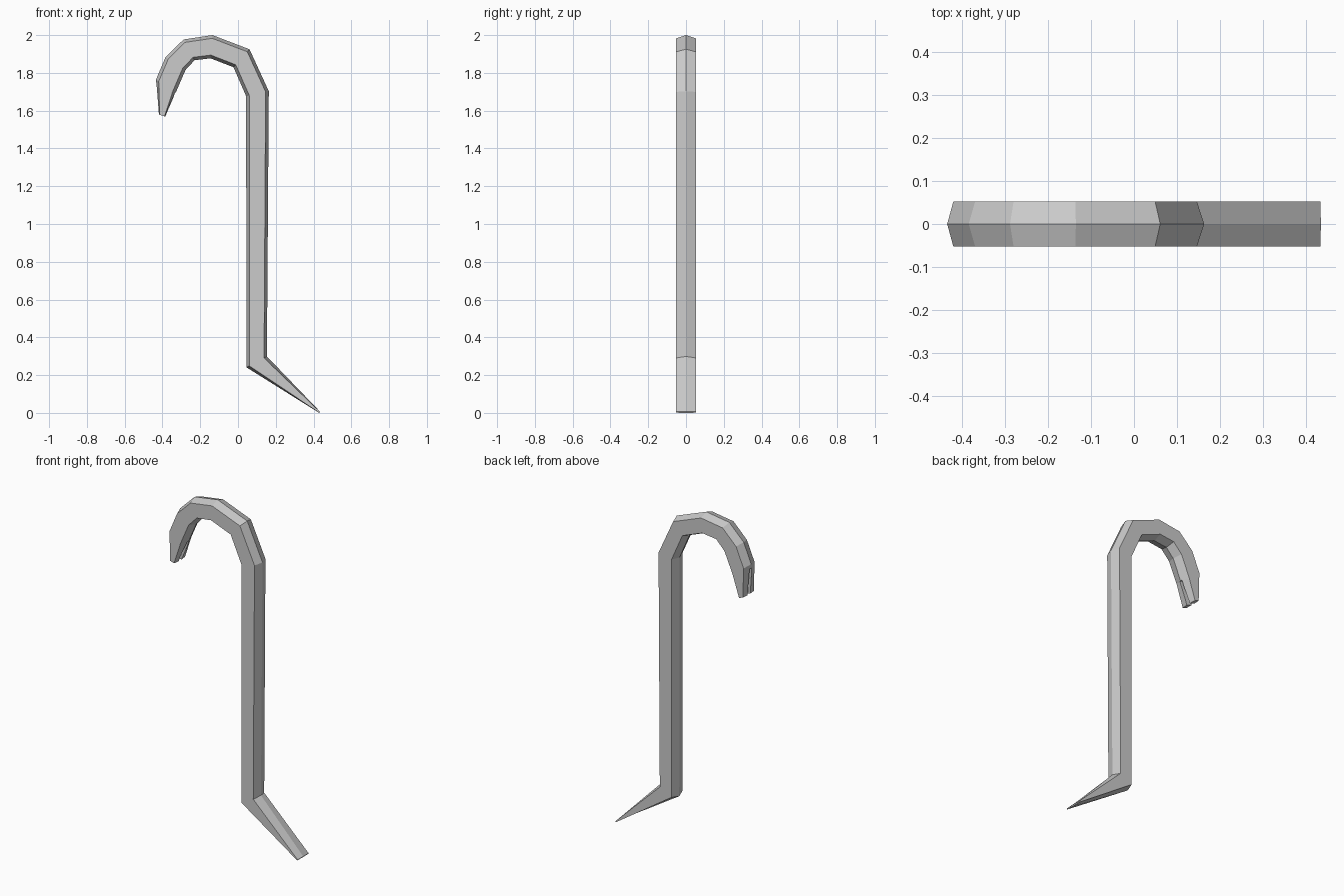
import bpy, bmesh
from mathutils import Vector

if "Cube" in bpy.data.objects:
    bpy.data.objects.remove(bpy.data.objects["Cube"])

HALF_W = 0.052   # half width across the flat sides
BEVEL = 0.14     # share of the thickness taken by each ridge

# Paired (outer ridge, inner ridge) stations in x,z from claw tip to chisel tip
stations = [
    ((-0.42, 1.58), (-0.384, 1.568)),
    ((-0.434, 1.765), (-0.332, 1.69)),
    ((-0.384, 1.883), (-0.278, 1.815)),
    ((-0.288, 1.977), (-0.23, 1.867)),
    ((-0.135, 2.0), (-0.145, 1.877)),
    ((0.061, 1.925), (-0.024, 1.83)),
    ((0.163, 1.703), (0.043, 1.677)),
    ((0.153, 0.299), (0.045, 0.241)),
    ((0.434, 0.007), (0.43, 0.0)),
]


def make_object(name, bm):
    bmesh.ops.recalc_face_normals(bm, faces=bm.faces)
    mesh = bpy.data.meshes.new(name)
    bm.to_mesh(mesh)
    bm.free()
    obj = bpy.data.objects.new(name, mesh)
    bpy.context.collection.objects.link(obj)
    return obj


def loft(name, rings):
    bm = bmesh.new()
    loops = [[bm.verts.new(p) for p in ring] for ring in rings]
    for a, b in zip(loops, loops[1:]):
        for i in range(len(a)):
            j = (i + 1) % len(a)
            bm.faces.new((a[i], a[j], b[j], b[i]))
    bm.faces.new(loops[0])
    bm.faces.new(loops[-1])
    return make_object(name, bm)


def hexagon(outer, inner):
    o = Vector((outer[0], 0, outer[1]))
    i = Vector((inner[0], 0, inner[1]))
    side = Vector((0, HALF_W, 0))
    a, b = o.lerp(i, BEVEL), i.lerp(o, BEVEL)
    return [o, a + side, b + side, i, b - side, a - side]


# Hexagonal bar bent into a hook, with a chisel foot
bar = loft("pry_bar", [hexagon(o, i) for o, i in stations])


# Tapered slot that splits the hook end into a claw
def slot_ring(z_left, z_right, half):
    return [(-0.55, -half, z_left), (-0.55, half, z_left),
            (-0.25, half, z_right), (-0.25, -half, z_right)]


cutter = loft("claw_slot_cutter", [slot_ring(1.5, 1.5, 0.015),
                                   slot_ring(1.79, 1.66, 0.009)])
cutter.hide_render = True
cutter.hide_viewport = True
cut = bar.modifiers.new("claw_slot", 'BOOLEAN')
cut.operation = 'DIFFERENCE'
cut.solver = 'EXACT'
cut.object = cutter
